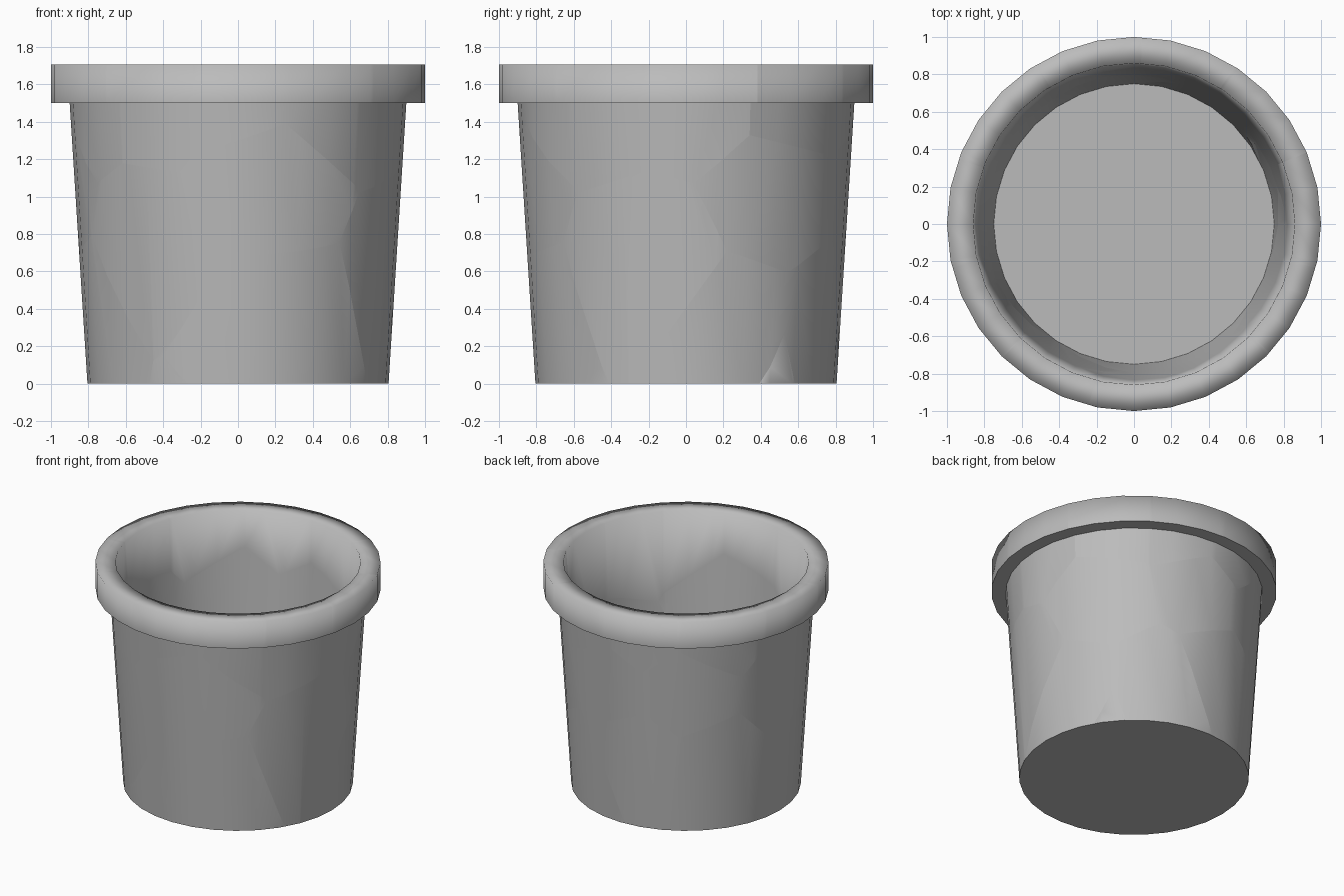
import bpy, bmesh
from math import sin, cos, radians
from mathutils import Vector, Matrix

cube = bpy.data.objects.get("Cube")
if cube:
    bpy.data.objects.remove(cube, do_unlink=True)

SIDES = 32
RIM_TOP = 1.705

# One clay colour
clay = bpy.data.materials.new("grey clay")
clay.use_nodes = True
clay.diffuse_color = (0.5, 0.5, 0.5, 1)
clay.node_tree.nodes["Principled BSDF"].inputs["Base Color"].default_value = (0.5, 0.5, 0.5, 1)


def lathe(profile):
    """Spin a radius/height profile into a closed solid."""
    bm = bmesh.new()
    verts = [bm.verts.new((0, -r, z)) for r, z in profile]
    edges = [bm.edges.new(pair) for pair in zip(verts, verts[1:])]
    bmesh.ops.spin(bm, geom=verts + edges, cent=(0, 0, 0), axis=(0, 0, 1),
                   angle=radians(360), steps=SIDES)
    bmesh.ops.remove_doubles(bm, verts=bm.verts, dist=0.0005)
    bmesh.ops.recalc_face_normals(bm, faces=bm.faces)
    return bm


def cut_away(bm, point, normal):
    """Remove everything beyond a plane and close the break."""
    bmesh.ops.bisect_plane(bm, geom=bm.verts[:] + bm.edges[:] + bm.faces[:], dist=1e-5,
                           plane_co=point, plane_no=normal, clear_outer=True)
    rim = [e for e in bm.edges if e.is_boundary]
    if rim:
        bmesh.ops.triangle_fill(bm, edges=rim, use_beauty=True, use_dissolve=True, normal=normal)


def mark_sharp(bm):
    """Keep hard corners, except the softly rounded lip."""
    for e in bm.edges:
        lip = all(abs(v.co.z - RIM_TOP) < 0.001 for v in e.verts)
        radial = all(any(abs(v.co.to_2d().length - r) < 0.012 for r in (0.86, 1)) for v in e.verts)
        lip = lip and radial and all(
            f.normal.z > 0.9 or abs(f.normal.dot(f.calc_center_median().normalized())) > 0.3
            for f in e.link_faces)
        e.smooth = lip or e.calc_face_angle(0) < radians(40)


def on_wall(angle, z, r=0.85):
    a = radians(angle)
    return Vector((r * cos(a), r * sin(a), z))


# Tapered pot with a thick overhanging rim and a flat floor
pot = lathe([(0, 0), (0.805, 0), (0.9, 1.5), (1, 1.5), (1, RIM_TOP),
             (0.86, RIM_TOP), (0.75, 0.1), (0, 0.1)])

# Centres of the shards: rim, wall, floor
seeds = [on_wall(a, 1.55, 0.93) for a in (73, 42, 3, -30, -57, -90, -118, -151, 178, 141, 102)]
seeds += [on_wall(a, z) for a, z in (
    (-80, 1.1), (-13, 0.65), (35, 1.0), (20, 0.3), (60, 0.3), (-125, 0.75),
    (-165, 0.35), (178, 1.05), (140, 0.5), (100, 0.55), (125, 1.1), (85, 1.1))]
seeds += [Vector((0.13, -0.55, 0.4)), Vector((0.02, -0.27, 0.2)),
          Vector((0.15, 0.1, 0.2)), Vector((0.45, 0.3, 0.2))]

# Break the pot into close-fitting shards
for i, seed in enumerate(seeds):
    bm = pot.copy()
    for other in seeds:
        if other is not seed and bm.faces:
            cut_away(bm, (seed + other) / 2, (other - seed).normalized())
    if bm.faces:
        bmesh.ops.recalc_face_normals(bm, faces=bm.faces)
        bm.normal_update()
        mark_sharp(bm)
        for f in bm.faces:
            f.smooth = True
        mesh = bpy.data.meshes.new("pot_shard")
        bm.to_mesh(mesh)
        mesh.materials.append(clay)
        shard = bpy.data.objects.new(f"pot_shard_{i + 1}", mesh)
        bpy.context.collection.objects.link(shard)
    bm.free()
pot.free()
